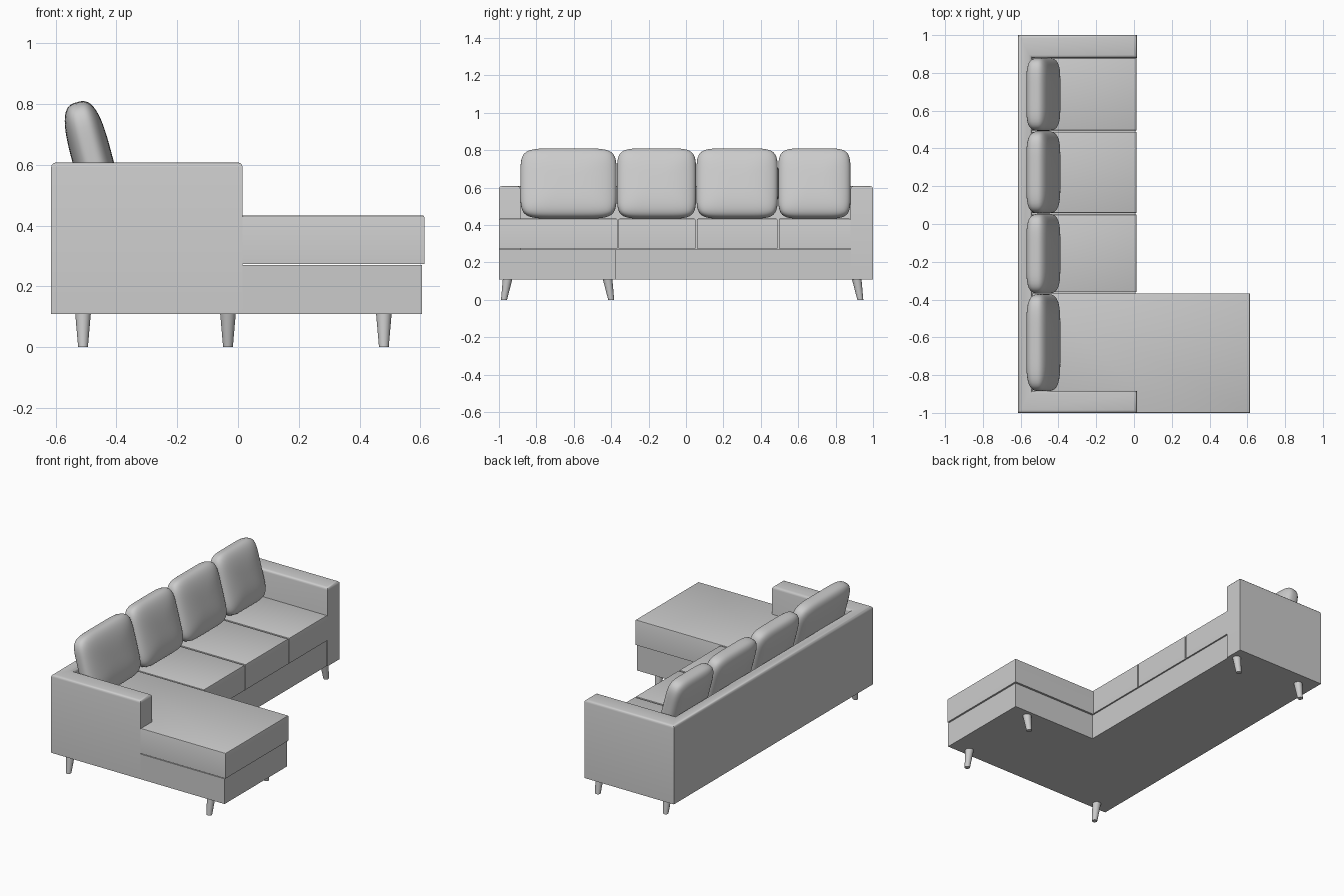
import bpy, bmesh, math
from mathutils import Matrix

if "Cube" in bpy.data.objects:
    bpy.data.objects.remove(bpy.data.objects["Cube"])


def finish(name, bm, angle=35):
    bmesh.ops.recalc_face_normals(bm, faces=bm.faces)
    me = bpy.data.meshes.new(name)
    bm.to_mesh(me)
    bm.free()
    ob = bpy.data.objects.new(name, me)
    bpy.context.collection.objects.link(ob)
    bpy.ops.object.select_all(action='DESELECT')
    bpy.context.view_layer.objects.active = ob
    ob.select_set(True)
    bpy.ops.object.shade_smooth_by_angle(angle=math.radians(angle))
    return ob


def prism(name, outline, z0, z1, bevel=0.0, segments=3):
    """Extrude a plan outline upward and round its top edges."""
    bm = bmesh.new()
    face = bm.faces.new([bm.verts.new((x, y, z0)) for x, y in outline])
    ext = bmesh.ops.extrude_face_region(bm, geom=[face])
    top = [v for v in ext['geom'] if isinstance(v, bmesh.types.BMVert)]
    for v in top:
        v.co.z = z1
    bmesh.ops.recalc_face_normals(bm, faces=bm.faces)
    if bevel:
        edges = [e for e in bm.edges if all(v in top for v in e.verts)]
        bmesh.ops.bevel(bm, geom=edges, offset=bevel, segments=segments,
                        profile=0.5, affect='EDGES')
    return finish(name, bm)


def rect(x0, x1, y0, y1):
    return [(x0, y0), (x1, y0), (x1, y1), (x0, y1)]


def cushion(name, y0, y1):
    """Plump pillow: subdivided cube pulled onto a rounded-square form."""
    p, q = 6.0, 3.0
    bm = bmesh.new()
    bmesh.ops.create_cube(bm, size=2)
    bmesh.ops.subdivide_edges(bm, edges=bm.edges[:], cuts=17, use_grid_fill=True)
    for v in bm.verts:
        x, y, z = (abs(c) for c in v.co)
        v.co /= ((y**p + z**p)**(q / p) + x**q)**(1 / q)
    m = (Matrix.Translation((-0.48, (y0 + y1) / 2, 0.622))
         @ Matrix.Rotation(math.radians(-15), 4, 'Y')
         @ Matrix.Diagonal((0.066, (y1 - y0) / 2, 0.191, 1)))
    bm.transform(m)
    return finish(name, bm, 60)


def leg(name, x, y, splay):
    """Tapered round leg leaning outward along y."""
    bm = bmesh.new()
    h = 0.115
    bmesh.ops.create_cone(bm, cap_ends=True, segments=20, radius1=0.016,
                          radius2=0.026, depth=h)
    for v in bm.verts:
        bottom = v.co.z < 0
        v.co.x += x
        v.co.y += y + (splay if bottom else 0)
        v.co.z += h / 2
    return finish(name, bm)


# U-shaped back and arms
prism("back_and_arms", [(-0.615, -1), (0.015, -1), (0.015, -0.885), (-0.54, -0.885),
                        (-0.54, 0.88), (0.015, 0.88), (0.015, 1), (-0.615, 1)],
      0.11, 0.608, 0.016)

# L-shaped base
prism("base", [(-0.54, -0.885), (0.015, -0.885), (0.015, -1), (0.606, -1),
               (0.606, -0.375), (0.008, -0.375), (0.008, 0.88), (-0.54, 0.88)],
      0.11, 0.27)

# Chaise seat
prism("chaise_seat", [(-0.54, -0.885), (0.015, -0.885), (0.015, -1), (0.613, -1),
                      (0.613, -0.367), (-0.54, -0.367)], 0.274, 0.434, 0.006, 2)

# Seats and back cushions along the sofa
for i, (a, b) in enumerate([(-0.361, 0.05), (0.058, 0.488), (0.496, 0.879)], 1):
    prism(f"seat_{i}", rect(-0.54, 0.013, a, b), 0.274, 0.434, 0.006, 2)
for i, (a, b) in enumerate([(-0.885, -0.371), (-0.369, 0.054),
                            (0.056, 0.491), (0.493, 0.88)], 1):
    cushion(f"back_cushion_{i}", a, b)

# Legs
for name, x, y, s in [("chaise_outer_leg", 0.48, -0.953, -0.02),
                      ("chaise_inner_leg", 0.48, -0.42, 0.02),
                      ("back_left_leg", -0.51, -0.953, -0.02),
                      ("back_right_leg", -0.51, 0.912, 0.02),
                      ("front_right_leg", -0.033, 0.912, 0.02)]:
    leg(name, x, y, s)
